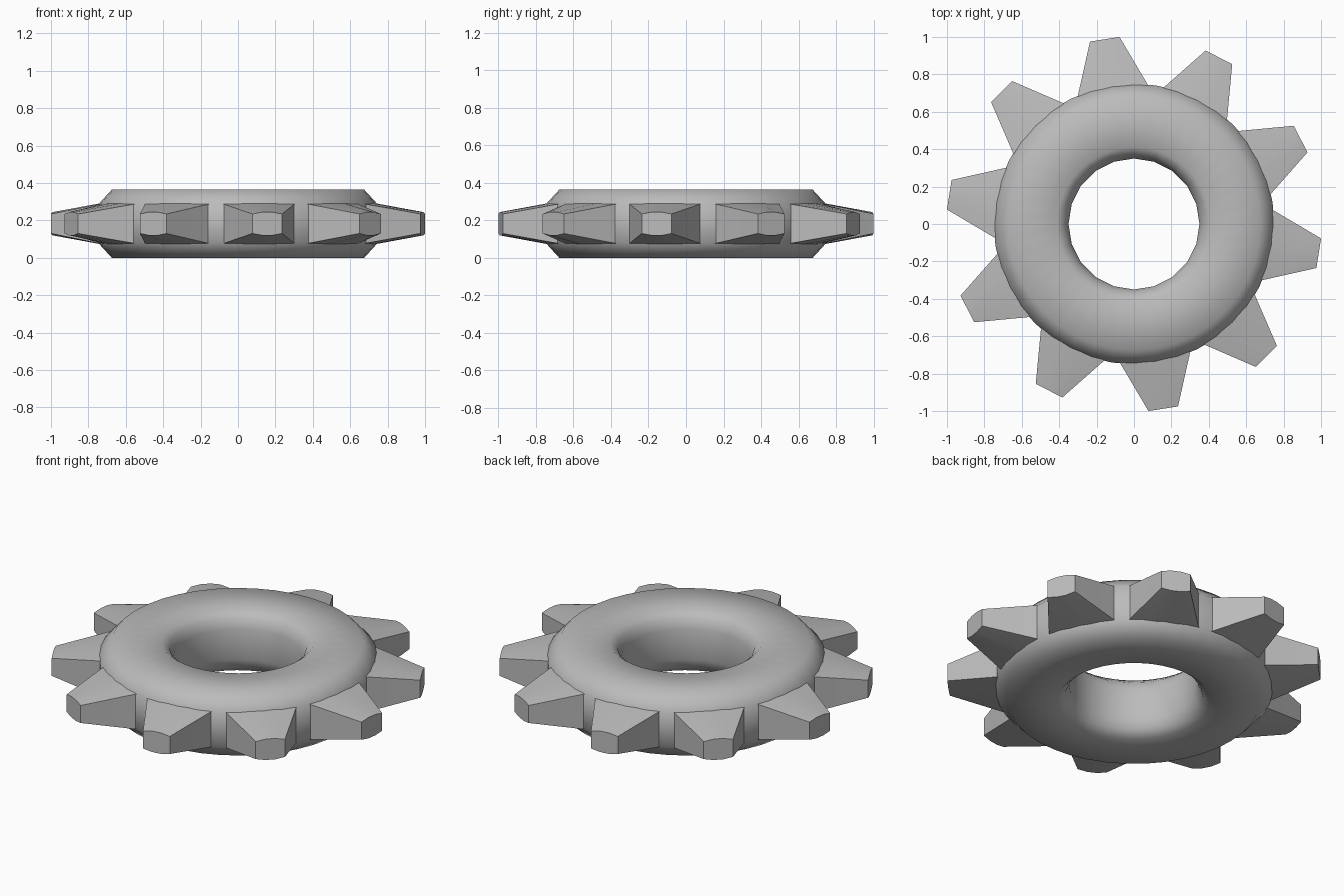
import bpy
import bmesh
from math import sin, cos, pi, radians

if "Cube" in bpy.data.objects:
    bpy.data.objects.remove(bpy.data.objects["Cube"])

MID = 0.182      # height of the symmetry plane
TEETH = 10
SEGMENTS = 40

steel = bpy.data.materials.new("grey_steel")
steel.use_nodes = True
grey = (0.5, 0.5, 0.5, 1)
steel.diffuse_color = grey
steel.node_tree.nodes["Principled BSDF"].inputs["Base Color"].default_value = grey


def finish(bm, name, angle):
    """Turn a bmesh into a shaded, coloured object."""
    bmesh.ops.recalc_face_normals(bm, faces=bm.faces)
    mesh = bpy.data.meshes.new(name)
    bm.to_mesh(mesh)
    bm.free()
    mesh.materials.append(steel)
    obj = bpy.data.objects.new(name, mesh)
    bpy.context.collection.objects.link(obj)
    bpy.ops.object.select_all(action="DESELECT")
    obj.select_set(True)
    bpy.context.view_layer.objects.active = obj
    bpy.ops.object.shade_smooth_by_angle(angle=radians(angle))
    return obj


def bridge(bm, a, b):
    for i in range(len(a)):
        j = (i + 1) % len(a)
        bm.faces.new((a[i], a[j], b[j], b[i]))


# Ring body: closed profile of radius and height from the middle
half = [(0.35, 0.09), (0.37, 0.145), (0.41, MID), (0.675, MID), (0.75, 0.1)]
profile = half + [(r, -h) for r, h in reversed(half)]
bm = bmesh.new()
rings = []
for r, h in profile:
    ring = []
    for i in range(SEGMENTS):
        a = 2 * pi * i / SEGMENTS
        # The bore has half as many sides as the rim
        flat = cos(2 * pi / SEGMENTS) if i % 2 and r < 0.4 else 1
        ring.append(bm.verts.new((r * flat * cos(a), r * flat * sin(a), MID + h)))
    rings.append(ring)
for i, ring in enumerate(rings):
    bridge(bm, ring, rings[(i + 1) % len(rings)])
finish(bm, "ring_body", 50)

# Tooth: tapered block with slightly crowned top and bottom
bm = bmesh.new()
sections = []
for r, width, edge, crown in [(0.62, 0.235, 0.115, 0.128),
                              (0.73, 0.187, 0.103, 0.11),
                              (1.0, 0.08, 0.052, 0.062)]:
    outline = [(-width, edge), (-width / 3, crown), (width / 3, crown), (width, edge)]
    outline += [(y, -h) for y, h in reversed(outline)]
    sections.append([bm.verts.new((r, y, MID + h)) for y, h in outline])
for a, b in zip(sections, sections[1:]):
    bridge(bm, a, b)
bm.faces.new(sections[0])
bm.faces.new(sections[-1])
tooth = finish(bm, "tooth_1", 30)

# Remaining teeth share the same mesh
for i in range(TEETH):
    obj = tooth
    if i:
        obj = bpy.data.objects.new(f"tooth_{i + 1}", tooth.data)
        bpy.context.collection.objects.link(obj)
    obj.rotation_euler.z = radians(-9 + i * 360 / TEETH)
